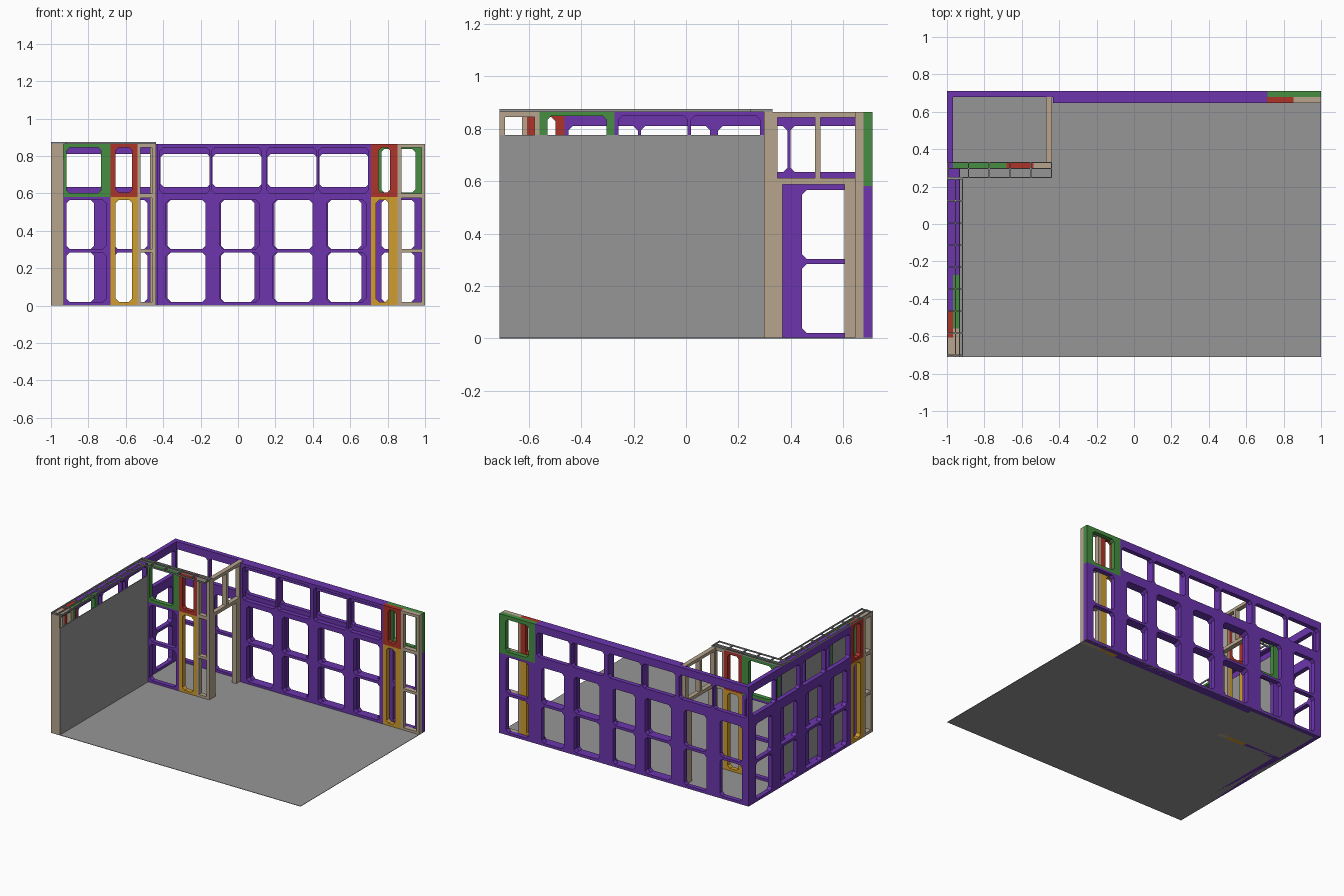
import bpy
from mathutils import Matrix

if "Cube" in bpy.data.objects:
    bpy.data.objects.remove(bpy.data.objects["Cube"])


def material(name, *rgb):
    linear = [((c / 255 + 0.055) / 1.055) ** 2.4 for c in rgb] + [1]
    m = bpy.data.materials.new(name)
    m.use_nodes = True
    m.diffuse_color = linear
    m.node_tree.nodes["Principled BSDF"].inputs["Base Color"].default_value = linear
    return m


PURPLE = material("purple panel", 108, 53, 174)
GREEN = material("green panel", 70, 142, 66)
RED = material("red panel", 174, 52, 40)
YELLOW = material("yellow panel", 208, 157, 46)
TAN = material("tan timber", 182, 165, 141)
GREY = material("grey sheet", 150, 150, 150)

TOP, SPLIT, W, T = 0.865, 0.582, 0.2857, 0.033


def ring(curve, u0, u1, z0, z1, c=0.0):
    """Add a rectangle, with cut corners if c is set, to a curve."""
    if c:
        pts = [(u0 + c, z0), (u1 - c, z0), (u1, z0 + c), (u1, z1 - c),
               (u1 - c, z1), (u0 + c, z1), (u0, z1 - c), (u0, z0 + c)]
    else:
        pts = [(u0, z0), (u1, z0), (u1, z1), (u0, z1)]
    s = curve.splines.new("POLY")
    s.points.add(len(pts) - 1)
    for p, (u, z) in zip(s.points, pts):
        p.co = (u, z, 0, 1)
    s.use_cyclic_u = True


def frame(name, axis, depth, u, z, holes, mat, c=0.0, thick=T):
    """Upright slab along x or y with window holes; depth is its centre."""
    curve = bpy.data.curves.new(name, "CURVE")
    curve.dimensions = "2D"
    curve.fill_mode = "BOTH"
    curve.extrude = thick / 2
    ring(curve, *u, *z)
    for h in holes:
        ring(curve, *h, c)
    temp = bpy.data.objects.new(name, curve)
    bpy.context.collection.objects.link(temp)
    graph = bpy.context.evaluated_depsgraph_get()
    mesh = bpy.data.meshes.new_from_object(temp.evaluated_get(graph))
    bpy.data.objects.remove(temp)
    if axis == "x":
        m = Matrix(((1, 0, 0, 0), (0, 0, -1, depth), (0, 1, 0, 0), (0, 0, 0, 1)))
    else:
        m = Matrix(((0, 0, 1, depth), (1, 0, 0, 0), (0, 1, 0, 0), (0, 0, 0, 1)))
    mesh.transform(m)
    mesh.materials.clear()
    mesh.materials.append(mat)
    for p in mesh.polygons:
        p.material_index = 0
        p.use_smooth = False
    bpy.context.collection.objects.link(bpy.data.objects.new(name, mesh))


def box(name, x, y, z, mat):
    frame(name, "x", (y[0] + y[1]) / 2, x, z, [], mat, thick=y[1] - y[0])


def lower(name, axis, d, u0, u1, mat, left, right, rail=True):
    a, b = u0 + left, u1 - right
    if rail:
        holes = [(a, b, 0.02, 0.284), (a, b, 0.303, 0.566)]
    else:
        holes = [(a, b, 0.02, 0.566)]
    frame(name, axis, d, (u0, u1), (0, SPLIT), holes, mat, 0.018)


def upper(name, axis, d, u0, u1, mat, z0, z1, margin=0.015, panes=1):
    step = (u1 - u0) / panes
    holes = []
    for i in range(panes):
        a = u0 + i * step + (margin if i == 0 else 0.006)
        b = u0 + (i + 1) * step - (margin if i == panes - 1 else 0.006)
        holes.append((a, b, z0, z1))
    frame(name, axis, d, (u0, u1), (SPLIT, TOP), holes, mat, 0.016)


def stud_frame(name, axis, d, u0, u1, s0=0.02, s1=0.02):
    a, b = u0 + s0, u1 - s1
    holes = [(a, b, 0.02, 0.284), (a, b, 0.303, 0.575), (a, b, 0.6, 0.845)]
    frame(name, axis, d, (u0, u1), (0, TOP), holes, TAN)


# Floor and inner wall sheet
box("floor", (-1, 1), (-0.712, 0.712), (0, 0.003), GREY)
frame("wall_sheet", "y", -0.932, (-0.712, 0.298), (0.003, 0.776), [], GREY, thick=0.005)

# Back wall, outer skin
outer, inner = 0.712 - T / 2, 0.712 - T * 1.5
for i in range(7):
    u = -1 + i * W
    wide = i in (2, 4)
    lower("back_outer_lower", "x", outer, u, u + W, PURPLE, 0.052, 0.027 if wide else 0.055)
for i in range(3):
    u = -1 + i * 2 * W
    upper("back_outer_upper", "x", outer, u, u + 2 * W, PURPLE, 0.635, 0.81, panes=2)
upper("back_outer_end", "x", outer, 1 - W, 1, GREEN, 0.605, 0.838, 0.052)

# Back wall, inner skin
start = -0.432
for i in range(4):
    u = start + i * W
    lower("back_inner_lower", "x", inner, u, u + W, PURPLE, 0.048, 0.027)
for i in range(2):
    u = start + i * 2 * W
    upper("back_inner_upper", "x", inner, u, u + 2 * W, PURPLE, 0.602, 0.845, panes=2)
end = start + 4 * W
lower("back_inner_filler_lower", "x", inner, end, end + W / 2, YELLOW, 0.027, 0.048, False)
upper("back_inner_filler_upper", "x", inner, end, end + W / 2, RED, 0.605, 0.845, 0.04)
stud_frame("back_inner_end", "x", inner, end + W / 2, 1)

# Left wall, outer skin
left_out, left_in = -1 + T / 2, -1 + T * 1.5
far = 0.712 - T
for i in range(4):
    u = far - (i + 1) * W
    lower("left_outer_lower", "y", left_out, u, u + W, PURPLE, 0.05, 0.05)
for i in range(2):
    u = far - (i + 1) * 2 * W
    upper("left_outer_upper", "y", left_out, u, u + 2 * W, PURPLE, 0.635, 0.81, panes=2)
near = far - 4 * W
lower("left_outer_filler_lower", "y", left_out, near - W / 2, near, YELLOW, 0.035, 0.035, False)
upper("left_outer_filler_upper", "y", left_out, near - W / 2, near, RED, 0.605, 0.845, 0.035)
stud_frame("left_outer_end", "y", left_out, -0.712, near - W / 2)

# Left wall, inner skin
for i in range(3):
    u = 0.298 - (i + 1) * W
    lower("left_inner_lower", "y", left_in, u, u + W, PURPLE, 0.04, 0.04)
upper("left_inner_upper", "y", left_in, 0.298 - 2 * W, 0.298, PURPLE, 0.602, 0.85, panes=2)
upper("left_inner_end_upper", "y", left_in, 0.298 - 3 * W, 0.298 - 2 * W, GREEN, 0.602, 0.85, 0.03)
stud_frame("left_inner_end", "y", left_in, -0.712, 0.298 - 3 * W)

# Partition
part, p0 = 0.298 + T / 2, -1 + T
lower("partition_lower", "x", part, p0, p0 + W, PURPLE, 0.05, 0.024)
upper("partition_upper", "x", part, p0, p0 + W, GREEN, 0.602, 0.845, 0.05)
p1, p2 = p0 + W, p0 + W * 1.5
lower("partition_filler_lower", "x", part, p1, p2, YELLOW, 0.027, 0.027, False)
upper("partition_filler_upper", "x", part, p1, p2, RED, 0.605, 0.845, 0.027)
stud_frame("partition_end", "x", part, p2, -0.438, 0.016, 0.022)

# Doorway with a two-pane transom
door = -0.438 - T / 2
y0, y1 = 0.298 + T, 0.712 - T
for name, a, b in (("door_front_jamb", y0, 0.368), ("door_back_jamb", 0.606, y1)):
    box(name, (-0.438 - T, -0.438), (a, b), (0.003, 0.588), TAN)
frame("door_transom", "y", door, (y0, y1), (0.588, TOP),
      [(0.349, 0.492, 0.613, 0.843), (0.514, 0.645, 0.613, 0.843)], TAN)

# Open ladder trays along the wall tops
ZT, R = (TOP, 0.875), 0.006
for x in (-1, -0.958, -0.92):
    box("wall_tray_rail", (x, x + R), (-0.712, 0.245), ZT, GREY)
for i in range(9):
    y = 0.239 - i * 0.118
    box("wall_tray_rung", (-1, -0.914), (y, y + R), ZT, GREY)
for y in (0.245, 0.293, 0.325):
    box("partition_tray_rail", (-1, -0.438), (y, y + R), ZT, GREY)
for i in range(6):
    x = -0.444 - i * 0.111
    box("partition_tray_rung", (x, x + R), (0.245, 0.331), ZT, GREY)
